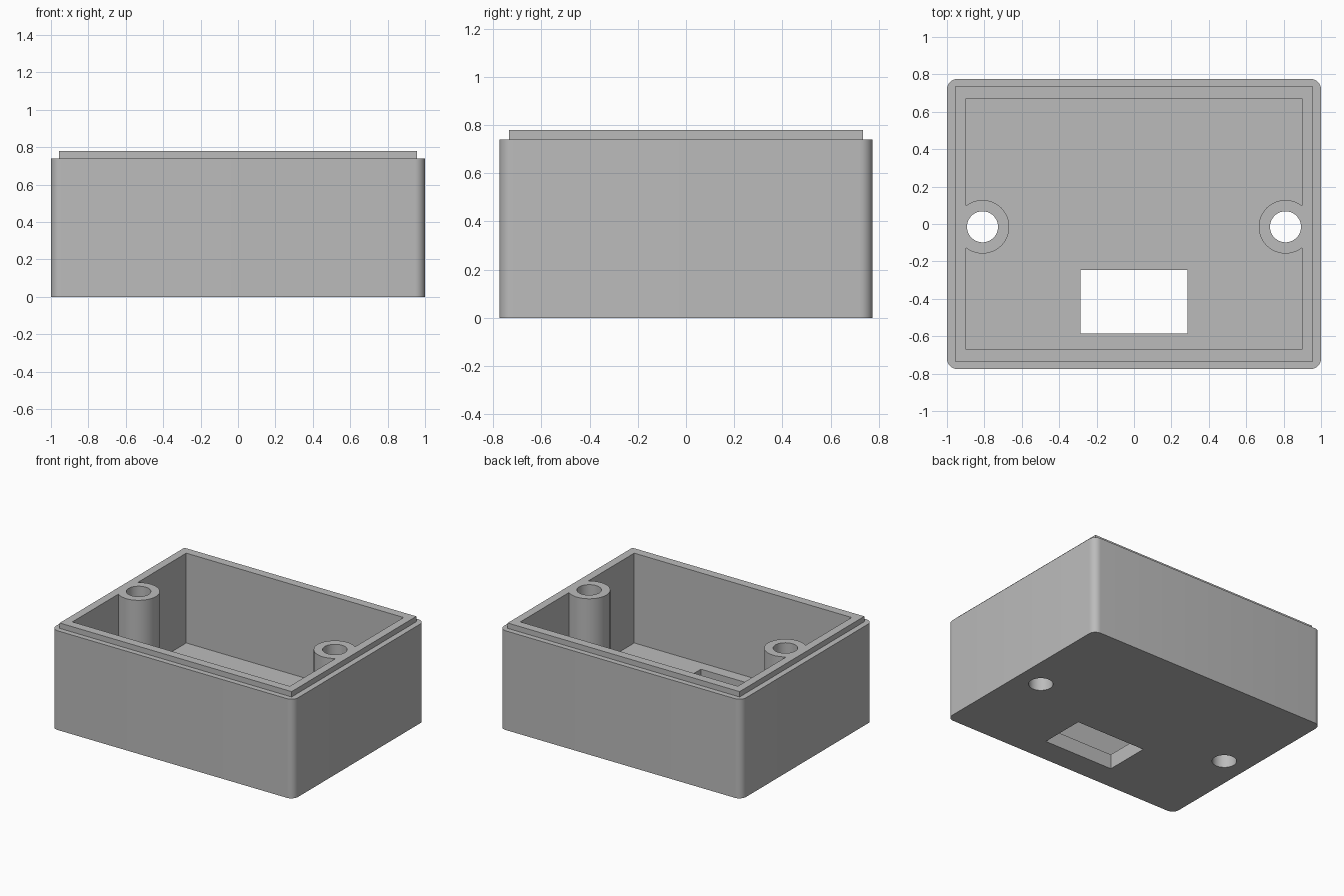
import bpy, bmesh, math

if "Cube" in bpy.data.objects:
    bpy.data.objects.remove(bpy.data.objects["Cube"])

BODY_TOP, LIP_TOP, FLOOR = 0.74, 0.78, 0.11
BOSS_X, BOSS_Y = 0.81, -0.015

grey = bpy.data.materials.new("plain grey")
grey.use_nodes = True
grey.diffuse_color = (0.5, 0.5, 0.5, 1)
grey.node_tree.nodes["Principled BSDF"].inputs["Base Color"].default_value = (0.5, 0.5, 0.5, 1)


def make(name, bm):
    bmesh.ops.recalc_face_normals(bm, faces=bm.faces)
    mesh = bpy.data.meshes.new(name)
    bm.to_mesh(mesh)
    bm.free()
    mesh.materials.append(grey)
    obj = bpy.data.objects.new(name, mesh)
    bpy.context.collection.objects.link(obj)
    return obj


def block(name, x0, x1, y0, y1, z0, z1, radius=0):
    bm = bmesh.new()
    bmesh.ops.create_cube(bm, size=1)
    for v in bm.verts:
        v.co.x = x1 if v.co.x > 0 else x0
        v.co.y = y1 if v.co.y > 0 else y0
        v.co.z = z1 if v.co.z > 0 else z0
    if radius:
        upright = [e for e in bm.edges if abs(e.verts[0].co.z - e.verts[1].co.z) > 0.01]
        bmesh.ops.bevel(bm, geom=upright, offset=radius, segments=8, profile=0.5, affect='EDGES')
    return make(name, bm)


def cylinder(name, x, y, radius, z0, z1):
    bm = bmesh.new()
    bmesh.ops.create_cone(bm, cap_ends=True, segments=64, radius1=radius, radius2=radius, depth=z1 - z0)
    bmesh.ops.translate(bm, verts=bm.verts, vec=(x, y, (z0 + z1) / 2))
    return make(name, bm)


def combine(target, other, operation):
    mod = target.modifiers.new(operation, 'BOOLEAN')
    mod.operation, mod.solver, mod.object = operation, 'EXACT', other
    bpy.context.view_layer.objects.active = target
    bpy.ops.object.modifier_apply(modifier=mod.name)
    bpy.data.objects.remove(other)


# Rounded outer body with the stepped lip on top
case = block("enclosure_base", -1, 1, -0.775, 0.775, 0, BODY_TOP, 0.055)
combine(case, block("lip", -0.957, 0.957, -0.735, 0.735, 0.4, LIP_TOP), 'UNION')

# Cavity, leaving a screw boss standing against each side wall
cavity = block("cavity", -0.897, 0.897, -0.671, 0.671, FLOOR, 1)
for side in (-1, 1):
    combine(cavity, cylinder("boss", side * BOSS_X, BOSS_Y, 0.143, 0, 1.2), 'DIFFERENCE')
combine(case, cavity, 'DIFFERENCE')

# Screw holes through the bosses
for side in (-1, 1):
    combine(case, cylinder("screw_hole", side * BOSS_X, BOSS_Y, 0.083, -0.2, 1.2), 'DIFFERENCE')

# Rectangular opening in the floor
combine(case, block("floor_window", -0.287, 0.287, -0.586, -0.245, -0.2, 0.3), 'DIFFERENCE')

# Smooth the round surfaces, keep the edges sharp
bpy.ops.object.select_all(action='DESELECT')
case.select_set(True)
bpy.context.view_layer.objects.active = case
bpy.ops.object.shade_smooth_by_angle(angle=math.radians(30))
